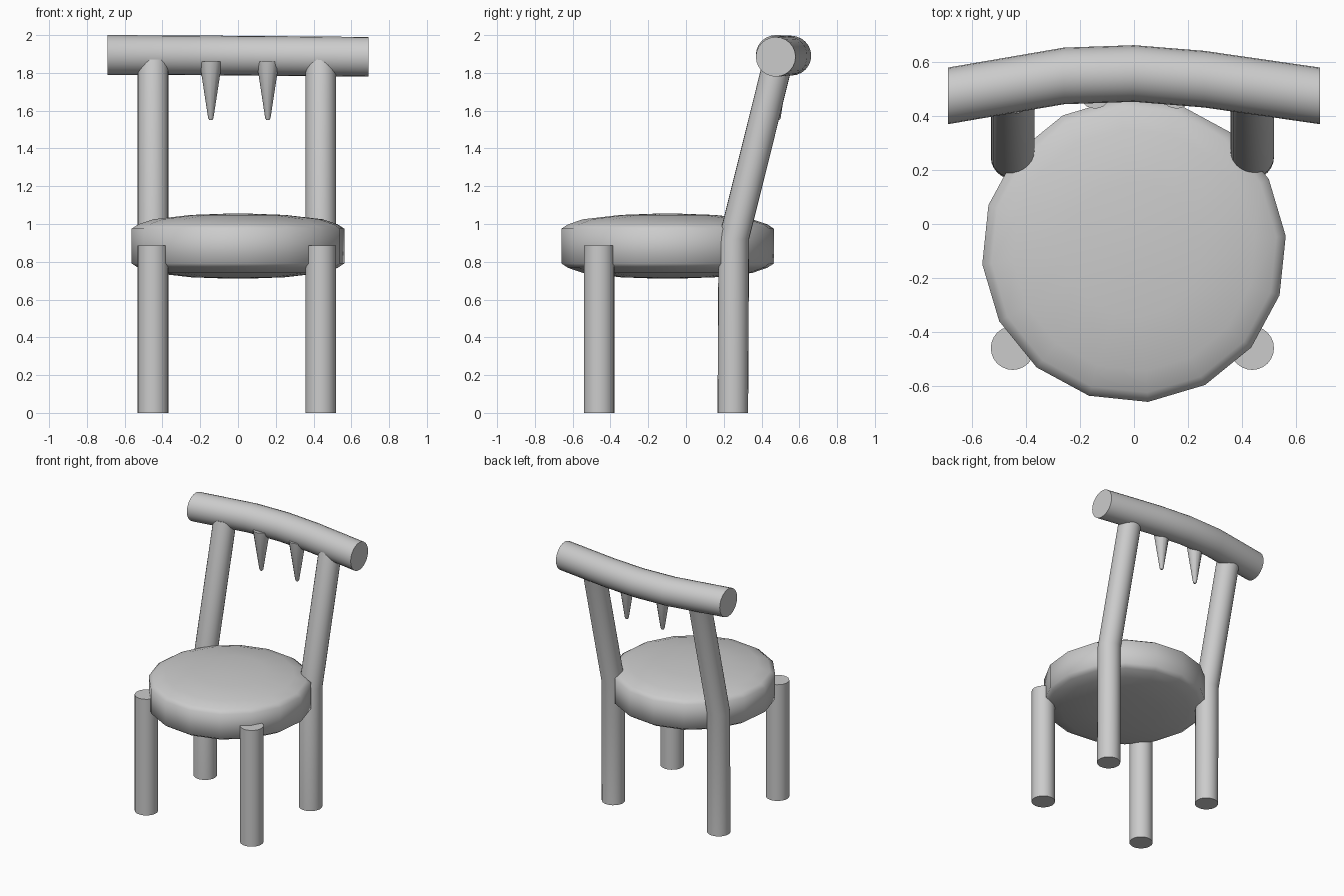
import bpy, bmesh, math
from mathutils import Vector

cube = bpy.data.objects.get("Cube")
if cube:
    bpy.data.objects.remove(cube)

grey = bpy.data.materials.new("plain_grey")
grey.use_nodes = True
colour = (0.6, 0.6, 0.6, 1)
grey.diffuse_color = colour
grey.node_tree.nodes["Principled BSDF"].inputs["Base Color"].default_value = colour


def loft(name, rings, angle):
    """Skin a list of equal rings of points, close both ends, shade smooth."""
    bm = bmesh.new()
    loops = [[bm.verts.new(p) for p in ring] for ring in rings]
    n = len(loops[0])
    for a, b in zip(loops, loops[1:]):
        for i in range(n):
            j = (i + 1) % n
            bm.faces.new((a[i], a[j], b[j], b[i]))
    bm.faces.new(loops[0])
    bm.faces.new(loops[-1])
    bmesh.ops.recalc_face_normals(bm, faces=bm.faces)
    mesh = bpy.data.meshes.new(name)
    bm.to_mesh(mesh)
    bm.free()
    mesh.materials.append(grey)
    obj = bpy.data.objects.new(name, mesh)
    bpy.context.collection.objects.link(obj)
    bpy.ops.object.select_all(action="DESELECT")
    obj.select_set(True)
    bpy.context.view_layer.objects.active = obj
    bpy.ops.object.shade_smooth_by_angle(angle=math.radians(angle))
    return obj


def ring(centre, r, n, u=(1, 0, 0), v=(0, 1, 0), turn=0.0):
    """Circle of n points in the plane spanned by u and v."""
    angles = [math.tau * i / n + turn for i in range(n)]
    return [Vector(centre) + r * (math.cos(t) * Vector(u) + math.sin(t) * Vector(v))
            for t in angles]


# Seat: low-sided cushion with domed top and underside
half_profile = [(0.06, 0.172), (0.25, 0.165), (0.45, 0.142), (0.53, 0.115), (0.565, 0.092)]
profile = half_profile + [(r, -z) for r, z in reversed(half_profile)]
loft("seat", [ring((0, -0.097, 0.883 + z), r, 16, turn=math.radians(5.3))
              for r, z in profile], 60)

# Legs: straight in front, bent into back posts behind
for side, x in (("left", 0.438), ("right", -0.45)):
    loft(side + "_front_leg", [ring((x, -0.46, z), 0.081, 24) for z in (0, 0.885)], 40)
    path = [(0.248, 0), (0.253, 0.92), (0.49, 1.87)]
    loft(side + "_back_leg", [ring((x, y, z), 0.081, 24) for y, z in path], 40)

# Top rail: thick bar curving forward at both ends
rail_path = [(-0.69, 0.475, 1.895), (-0.26, 0.549, 1.893), (0, 0.558, 1.891),
             (0.26, 0.537, 1.889), (0.69, 0.475, 1.885)]
loft("top_rail", [ring(p, 0.105, 24, (0, 1, 0), (0, 0, 1)) for p in rail_path], 40)

# Spikes hanging under the rail
for side, x in (("left", 0.158), ("right", -0.144)):
    loft(side + "_spike", [ring((x, 0.487, z), r, 12)
                           for z, r in ((1.86, 0.06), (1.56, 0.014), (1.55, 0.008))], 50)
